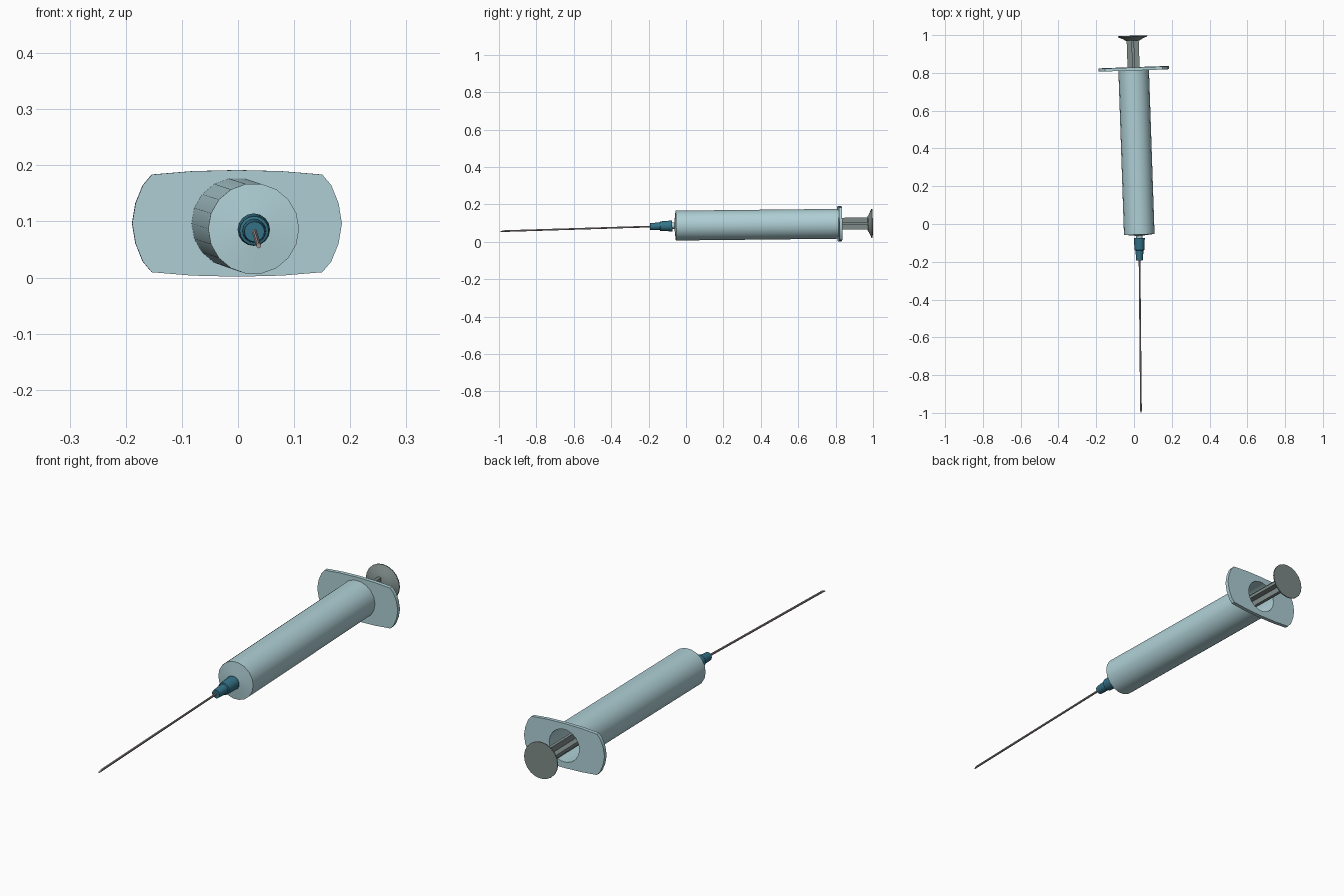
import bpy, bmesh, math
from mathutils import Vector, Matrix

if "Cube" in bpy.data.objects:
    bpy.data.objects.remove(bpy.data.objects["Cube"])


def material(name, rgb):
    m = bpy.data.materials.new(name)
    m.diffuse_color = (*rgb, 1)
    m.use_nodes = True
    m.node_tree.nodes["Principled BSDF"].inputs["Base Color"].default_value = m.diffuse_color
    return m


PALE = material("pale blue plastic", (0.43, 0.63, 0.67))
TEAL = material("teal plastic", (0.035, 0.17, 0.245))
GREY = material("grey plastic", (0.21, 0.26, 0.25))
STEEL = material("needle steel", (0.38, 0.33, 0.32))


def frame(origin, direction):
    # local y runs along the tilted axis
    y = Vector(direction).normalized()
    x = y.cross(Vector((0, 0, 1))).normalized()
    z = x.cross(y)
    return Matrix.Translation(origin) @ Matrix((x, y, z)).transposed().to_4x4()


BODY = frame((0.026, 0, 0.0876), (-0.034, 1, 0.011))
TIP = frame((0.0275, 0, 0.0877), (-0.0095, 1, 0.031))


def finish(name, bm, mat, mtx):
    bmesh.ops.recalc_face_normals(bm, faces=bm.faces)
    me = bpy.data.meshes.new(name)
    bm.to_mesh(me)
    bm.free()
    ob = bpy.data.objects.new(name, me)
    bpy.context.collection.objects.link(ob)
    me.materials.append(mat)
    ob.matrix_world = mtx
    bpy.ops.object.select_all(action='DESELECT')
    ob.select_set(True)
    bpy.context.view_layer.objects.active = ob
    bpy.ops.object.shade_smooth_by_angle(angle=math.radians(35))
    return ob


def lathe(name, profile, sides, mat, mtx, slant=0):
    # profile of (position along axis, radius); both ends are capped
    bm = bmesh.new()
    rings = []
    for i, (t, r) in enumerate(profile):
        ring = []
        for k in range(sides):
            a = 2 * math.pi * k / sides
            dy = slant * (1 + math.sin(a)) / 2 if i == 0 else 0
            ring.append(bm.verts.new((r * math.cos(a), t + dy, r * math.sin(a))))
        rings.append(ring)
    for a, b in zip(rings, rings[1:]):
        for k in range(sides):
            n = (k + 1) % sides
            bm.faces.new((a[k], a[n], b[n], b[k]))
    bm.faces.new(rings[0])
    bm.faces.new(rings[-1])
    return finish(name, bm, mat, mtx)


def plate(name, loops, y0, y1, mat, mtx):
    # flat outline (with optional hole) given in x/z, extruded along y
    bm = bmesh.new()
    edges = []
    for pts in loops:
        vs = [bm.verts.new((x, y0, z)) for x, z in pts]
        edges += [bm.edges.new((vs[i - 1], vs[i])) for i in range(len(vs))]
    bmesh.ops.triangle_fill(bm, edges=edges, use_beauty=True)
    ext = bmesh.ops.extrude_face_region(bm, geom=bm.faces[:], use_keep_orig=True)
    for v in ext["geom"]:
        if isinstance(v, bmesh.types.BMVert):
            v.co.y = y1
    return finish(name, bm, mat, mtx)


# hollow barrel with shallow front cone and nozzle
lathe("barrel", [(-0.085, 0.016), (-0.062, 0.018), (-0.055, 0.081),
                 (0.815, 0.081), (0.815, 0.070), (-0.040, 0.070)], 18, PALE, BODY)

# finger flange with bore
quarter = [(0.187, 0), (0.181, 0.036), (0.168, 0.068), (0.152, 0.087), (0.08, 0.093), (0, 0.095)]
half = quarter + [(-x, z) for x, z in quarter[-2::-1]]
outline = half + [(x, -z) for x, z in half[-2:0:-1]]
bore = [(0.070 * math.cos(k * math.pi / 9), 0.070 * math.sin(k * math.pi / 9)) for k in range(18)]
plate("finger_flange", [outline, bore], 0.814, 0.830, PALE, BODY)

# plunger rod: cross-shaped section
w, t = 0.032, 0.007
arm = [(w, -t), (w, t), (t, t)]
cross = []
for k in range(4):
    c, s = round(math.cos(k * math.pi / 2)), round(math.sin(k * math.pi / 2))
    cross += [(c * x - s * z, s * x + c * z) for x, z in arm]
plate("plunger_rod", [cross], -0.005, 0.985, GREY, BODY)

# thumb rest and piston
lathe("thumb_rest", [(0.972, 0.038), (0.980, 0.050), (0.990, 0.074), (0.993, 0.078),
                     (0.997, 0.078)], 20, GREY, BODY)
lathe("piston", [(-0.036, 0.060), (-0.030, 0.069), (0.0, 0.069)], 18, GREY, BODY)

# needle hub
lathe("needle_hub", [(-0.192, 0.018), (-0.140, 0.021), (-0.138, 0.026),
                     (-0.074, 0.029)], 16, TEAL, TIP)

# needle with slanted tip
lathe("needle", [(-1.0, 0.0045), (-0.97, 0.0045), (-0.18, 0.0045)], 8, STEEL, TIP, slant=0.022)
